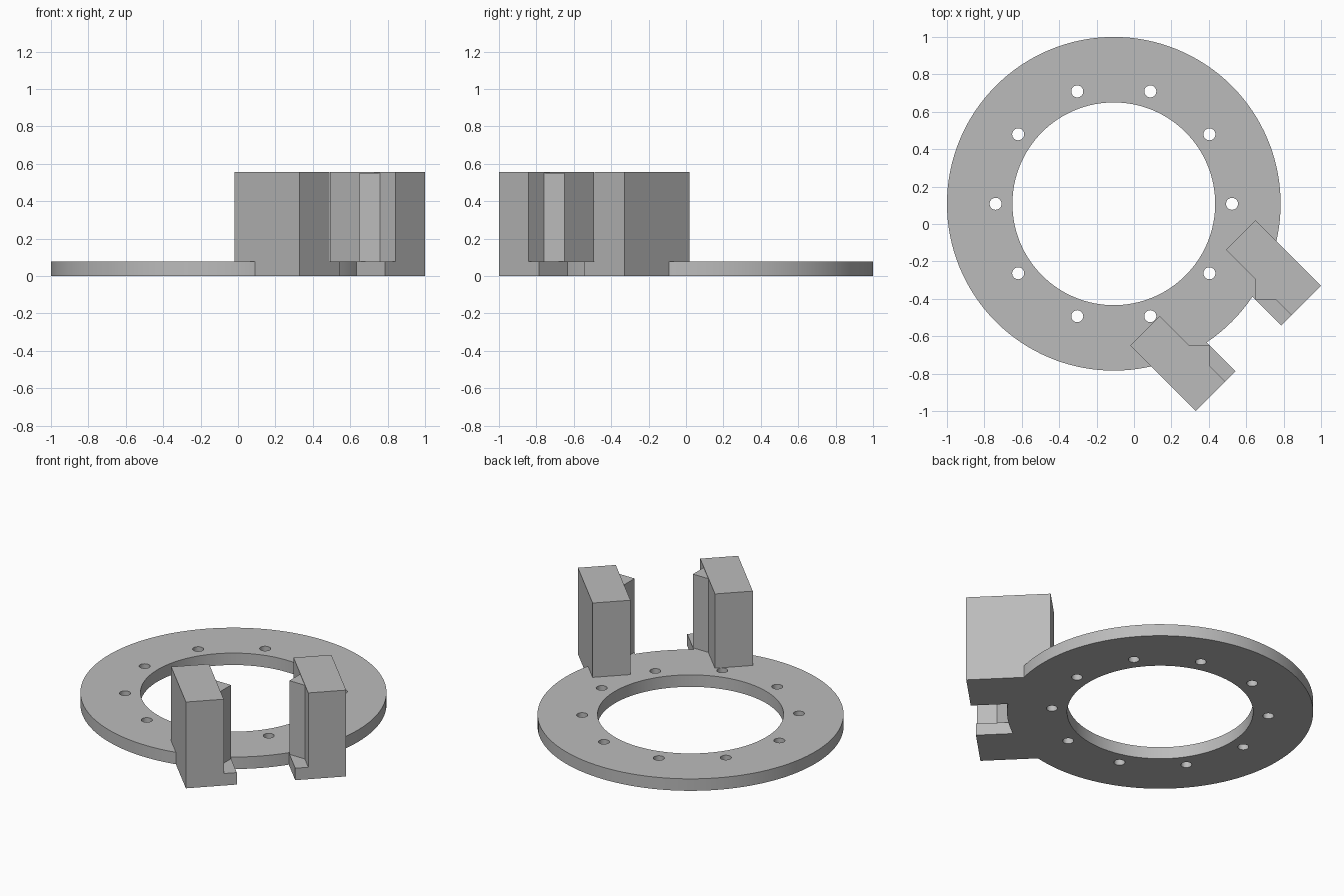
import bpy, bmesh, math
from mathutils import Vector

cube = bpy.data.objects.get("Cube")
if cube:
    bpy.data.objects.remove(cube, do_unlink=True)

grey = bpy.data.materials.new("plain grey")
grey.use_nodes = True
colour = (0.5, 0.5, 0.5, 1)
grey.diffuse_color = colour
grey.node_tree.nodes["Principled BSDF"].inputs["Base Color"].default_value = colour

PLATE = 0.077      # thickness of the ring and feet
TOP = 0.555        # height of the posts
CENTRE = Vector((-0.108, 0.108))


def circle(centre, radius, count):
    return [(centre.x + radius * math.cos(math.tau * i / count),
             centre.y + radius * math.sin(math.tau * i / count)) for i in range(count)]


def finish(obj):
    obj.data.materials.clear()
    obj.data.materials.append(grey)
    bm = bmesh.new()
    bm.from_mesh(obj.data)
    bmesh.ops.remove_doubles(bm, verts=bm.verts, dist=0.0001)
    bmesh.ops.recalc_face_normals(bm, faces=bm.faces)
    bm.to_mesh(obj.data)
    bm.free()


def prism(name, outline, low, high, side):
    """Extrude an outline given along and across the diagonal clamp axis."""
    bm = bmesh.new()
    r = math.sqrt(0.5)
    verts = [bm.verts.new(((u + v * side) * r, (v * side - u) * r, low)) for u, v in outline]
    base = bm.faces.new(verts)
    top = bmesh.ops.extrude_face_region(bm, geom=[base])["geom"]
    bmesh.ops.translate(bm, vec=(0, 0, high - low),
                        verts=[g for g in top if isinstance(g, bmesh.types.BMVert)])
    mesh = bpy.data.meshes.new(name)
    bm.to_mesh(mesh)
    bm.free()
    obj = bpy.data.objects.new(name, mesh)
    bpy.context.collection.objects.link(obj)
    finish(obj)


def rectangle(u0, u1, v0, v1):
    return [(u0, v0), (u1, v0), (u1, v1), (u0, v1)]


# Flat ring with a large opening and ten bolt holes
curve = bpy.data.curves.new("ring", "CURVE")
curve.dimensions = "2D"
curve.fill_mode = "BOTH"
curve.extrude = PLATE / 2
loops = [circle(CENTRE, 0.892, 128), circle(CENTRE, 0.542, 128)]
loops += [circle(Vector(p), 0.032, 32) for p in circle(CENTRE, 0.632, 10)]
for loop in loops:
    spline = curve.splines.new("POLY")
    spline.points.add(len(loop) - 1)
    for point, (x, y) in zip(spline.points, loop):
        point.co = (x, y, 0, 1)
    spline.use_cyclic_u = True
ring = bpy.data.objects.new("ring", curve)
bpy.context.collection.objects.link(ring)
ring.location.z = PLATE / 2
bpy.ops.object.select_all(action="DESELECT")
ring.select_set(True)
bpy.context.view_layer.objects.active = ring
bpy.ops.object.convert(target="MESH")
ring = bpy.context.object
finish(ring)
bpy.ops.object.shade_smooth_by_angle(angle=math.radians(30))

# Mirrored pair of clamp posts, each with a foot and a wedge-shaped tooth
for label, side in (("left", 1), ("right", -1)):
    prism(label + "_post", rectangle(0.446, 0.94, 0.25, 0.474), 0, TOP, side)
    prism(label + "_foot", rectangle(0.446, 0.94, 0.173, 0.25), 0, PLATE, side)
    prism(label + "_tooth", [(0.668, 0.25), (0.746, 0.173), (0.824, 0.25)],
          PLATE, TOP - 0.004, side)
